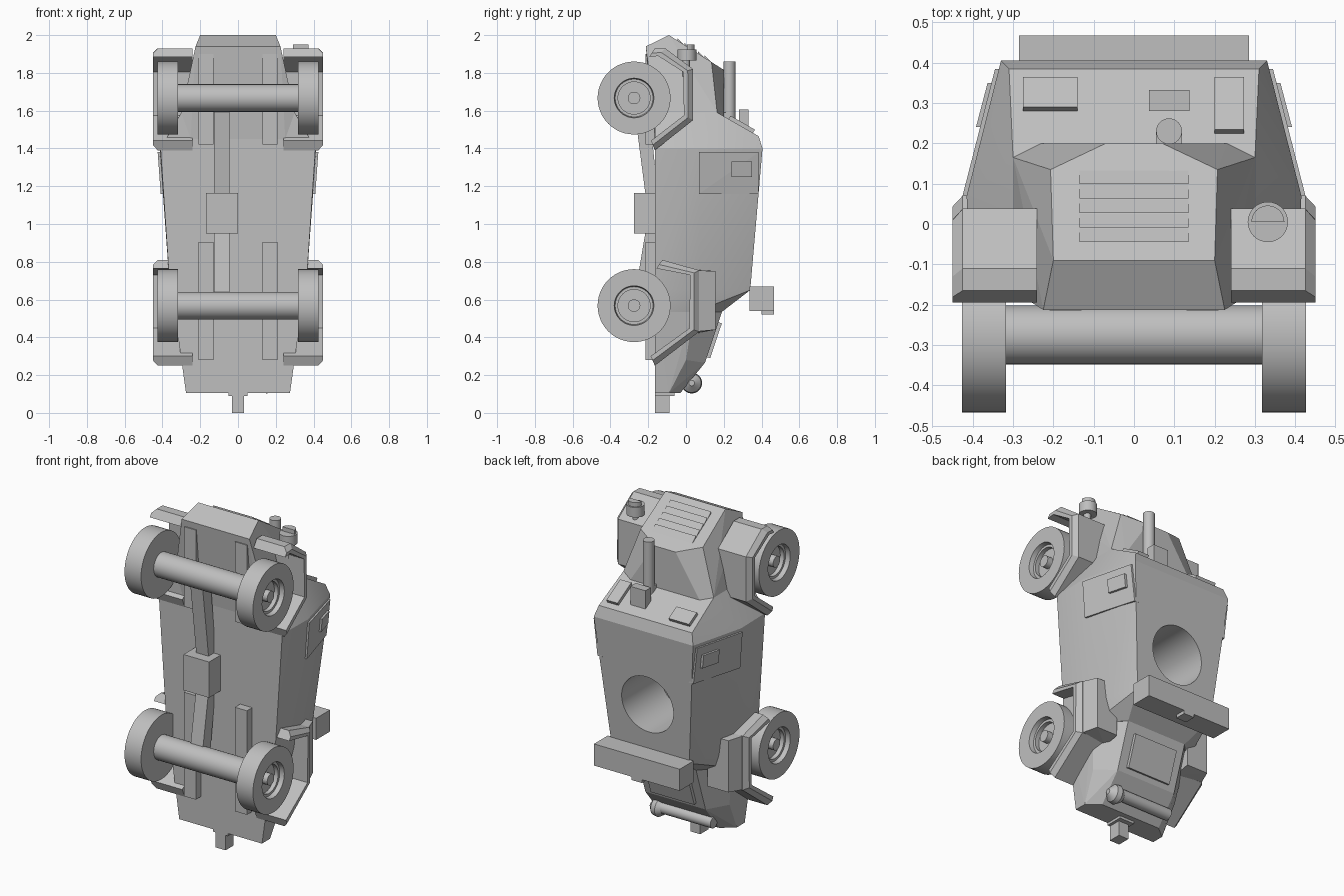
import bpy, bmesh, math
from mathutils import Vector

cube = bpy.data.objects.get("Cube")
if cube:
    bpy.data.objects.remove(cube, do_unlink=True)

grey = bpy.data.materials.new("plain_grey")
grey.use_nodes = True
grey.diffuse_color = (0.52, 0.52, 0.52, 1)
grey.node_tree.nodes["Principled BSDF"].inputs["Base Color"].default_value = (0.52, 0.52, 0.52, 1)


def finish(name, bm, smooth=False):
    bmesh.ops.recalc_face_normals(bm, faces=bm.faces)
    mesh = bpy.data.meshes.new(name)
    bm.to_mesh(mesh)
    bm.free()
    mesh.materials.append(grey)
    ob = bpy.data.objects.new(name, mesh)
    bpy.context.collection.objects.link(ob)
    if smooth:
        bpy.ops.object.select_all(action='DESELECT')
        ob.select_set(True)
        bpy.context.view_layer.objects.active = ob
        bpy.ops.object.shade_smooth_by_angle(angle=math.radians(30))
    return ob


def hull(name, points, mirror=False):
    """Convex solid around a few corner points."""
    bm = bmesh.new()
    for x, y, z in points:
        bm.verts.new((x, y, z))
        if mirror:
            bm.verts.new((-x, y, z))
    bmesh.ops.convex_hull(bm, input=bm.verts)
    bmesh.ops.dissolve_limit(bm, angle_limit=0.02, verts=bm.verts, edges=bm.edges)
    return finish(name, bm)


def box(name, xs, ys, zs):
    return hull(name, [(x, y, z) for x in xs for y in ys for z in zs])


def lathe(name, profile, origin, axis, segs=48):
    """Solid of revolution; profile holds (distance along axis, radius)."""
    bm = bmesh.new()
    axis = Vector(axis)
    u = axis.orthogonal().normalized()
    v = axis.cross(u)
    rings = []
    for d, r in profile:
        turns = [2 * math.pi * i / segs for i in range(segs)]
        rings.append([bm.verts.new(Vector(origin) + axis * d
                      + (u * math.cos(a) + v * math.sin(a)) * r) for a in turns])
    for a, b in zip(rings, rings[1:]):
        for i in range(segs):
            j = (i + 1) % segs
            bm.faces.new((a[i], a[j], b[j], b[i]))
    bm.faces.new(rings[0])
    bm.faces.new(rings[-1])
    return finish(name, bm, True)


def rod(name, origin, axis, length, r, segs=48):
    return lathe(name, [(0, r), (length, r)], origin, axis, segs)


# Armoured body: cabin, hood and tail
cabin = hull("cabin", [
    (.41, -.165, 1.40), (.415, .07, 1.40), (.33, .405, 1.40), (.31, .385, 1.465),
    (.30, .165, 1.59), (.30, -.165, 1.59), (.36, -.165, .65), (.36, .07, .65),
    (.26, .34, .65), (.34, -.165, .535), (.33, .05, .535), (.20, .19, .535)], True)
hull("hood", [
    (.07, .2, 1.816), (.207, .135, 1.857), (.2, -.09, 2.0), (.225, -.213, 1.94),
    (.245, -.165, 1.73), (.23, .2, 1.57), (.30, .165, 1.59), (.30, -.165, 1.59),
    (.25, -.165, 1.45), (.23, .16, 1.45)], True)
hull("tail", [
    (.345, -.165, .6), (.335, .05, .6), (.2, .19, .535), (.2, .1, .265),
    (.29, -.165, .25), (.29, .0, .28), (.275, -.165, .105), (.275, -.09, .105),
    (.2, -.03, .105)], True)

# Round roof opening
cutter = rod("opening_cutter", (0, .0, .945), (0, 1, 0), .6, .172)
cutter.hide_render = True
cut = cabin.modifiers.new("roof_opening", 'BOOLEAN')
cut.object = cutter
cut.solver = 'EXACT'
bpy.ops.object.select_all(action='DESELECT')
cabin.select_set(True)
bpy.context.view_layer.objects.active = cabin
bpy.ops.object.modifier_apply(modifier=cut.name)
bpy.data.objects.remove(cutter, do_unlink=True)
bpy.ops.object.shade_smooth_by_angle(angle=math.radians(20))


def side_x(y, z):
    low, high = .36 + (z - .65) * .073, .26 + (z - .65) * .093
    top = .34 + (z - .65) * .087
    return low + (high - low) * (y - .07) / (top - .07)


def side_plate(name, s, ys, zs, lift):
    hull(name, [(s * (side_x(y, z) + d), y, z) for y in ys for z in zs for d in (-.02, lift)])


def fender(name, s, path):
    """Bent guard strip with a chamfered outer edge."""
    centre = Vector((-.3, sum(p[1] for p in path) / len(path)))
    section = [(.24, 0), (.425, 0), (.45, .03), (.45, .055), (.24, .055)]
    bm = bmesh.new()
    rings = []
    for p in path:
        p = Vector(p)
        inward = (centre - p).normalized()
        rings.append([bm.verts.new((s * x, p.x + inward.x * d, p.y + inward.y * d))
                      for x, d in section])
    n = len(section)
    for a, b in zip(rings, rings[1:]):
        for i in range(n):
            j = (i + 1) % n
            bm.faces.new((a[i], a[j], b[j], b[i]))
    bm.faces.new(rings[0])
    bm.faces.new(rings[-1])
    finish(name, bm)


# Paired parts
for s, side in ((1, "left"), (-1, "right")):
    for z, end in ((1.667, "front"), (.568, "rear")):
        lathe(f"{end}_wheel_{side}", [
            (.317, .193), (.427, .193), (.427, .105), (.40, .10), (.40, .085), (.375, .085),
            (.375, .033), (.41, .033)], (0, -.275, z), (s, 0, 0))
    fender(f"front_fender_{side}", s,
           [(-.165, 1.39), (.038, 1.55), (.038, 1.82), (-.11, 1.93), (-.165, 1.93)])
    fender(f"rear_fender_{side}", s,
           [(-.165, .25), (.07, .43), (.07, .755), (-.125, .81)])
    hull(f"rear_locker_{side}", [
        (s * x, y, z) for x, y, z in (
            (.25, .05, .42), (.43, .05, .43), (.25, .05, .76), (.43, .05, .755),
            (.25, .155, .44), (.39, .155, .44), (.25, .155, .75), (.39, .155, .75))])
    side_plate(f"door_{side}", s, (.07, .385), (1.16, 1.38), .012)
    side_plate(f"door_window_{side}", s, (.24, .35), (1.25, 1.33), .027)
    rail = sorted((s * .13, s * .21))
    box(f"rear_spring_{side}", rail, (-.215, -.15), (.28, .905))
    box(f"front_spring_{side}", rail, (-.215, -.15), (1.42, 1.9))

# Axles, gearbox and shafts
for z, end in ((1.667, "front"), (.568, "rear")):
    rod(end + "_axle", (-.33, -.275, z), (1, 0, 0), .66, .073)
box("gearbox", (-.17, 0), (-.275, -.15), (.95, 1.165))
for z0, z1, end in ((1.16, 1.66, "front"), (.955, .57, "rear")):
    hull(end + "_shaft", [(x, y, z) for x in (-.127, -.045)
                          for y, z in ((-.215, z0), (-.15, z0), (-.28, z1), (-.2, z1))])


# Windshield visors, lying on the sloped front plate
def visor(name, xs, ys):
    hull(name, [(x, y + d * .5, 1.465 + (.385 - y) * .57 + d * .87)
                for x in xs for y in ys for d in (-.01, .02)])


visor("wide_visor", (-.275, -.14), (.28, .355))
visor("narrow_visor", (.2, .273), (.225, .355))

# Mounted gun and its sight block
rod("gun_barrel", (.087, .23, 1.5), (0, 0, 1), .36, .032, 32)
box("gun_base", (.055, .119), (.19, .23), (1.5, 1.59))
box("sight_block", (.037, .138), (.28, .332), (1.46, 1.605))

# Grille louvres on the sloped nose
for i in range(5):
    y = -.045 + i * .036
    hull("grille_louvre", [(x, y + dy, 2.0 - (y + dy + .09) * .636 + dz)
                           for x in (-.135, .135)
                           for dy, dz in ((0, -.01), (0, .012), (.034, -.01), (.034, 0))])

# Headlight with half hood
rod("headlight", (.332, .005, 1.865), (0, 0, 1), .06, .05, 32)
hull("headlight_hood", [(.332 + .041 * math.cos(a), .005 + .041 * math.sin(a), z)
                        for a in [math.pi * i / 12 for i in range(13)] for z in (1.91, 1.95)])
rod("headlight_post", (.332, .0, 1.78), (0, 0, 1), .1, .02, 16)

# Rear storage bar, tail hatch, exhaust and tow hook
box("storage_bar", (-.285, .285), (.335, .467), (.54, .67))
box("bar_latch", (-.035, .035), (.40, .467), (.52, .55))
hull("tail_hatch", [(x, y + d, z - d * .33) for x in (-.145, .145)
                    for y, z in ((.11, .295), (.172, .48)) for d in (-.01, .018)])
rod("exhaust_pipe", (-.21, .035, .165), (1, 0, 0), .37, .034, 32)
lathe("exhaust_head", [(0, .036), (.03, .055), (.06, .05), (.09, .015)],
      (.12, .03, .158), (1, 0, 0), 32)
box("tow_hook", (-.033, .033), (-.165, -.088), (0, .11))
box("tow_plate", (-.05, .05), (-.165, -.06), (.09, .11))
